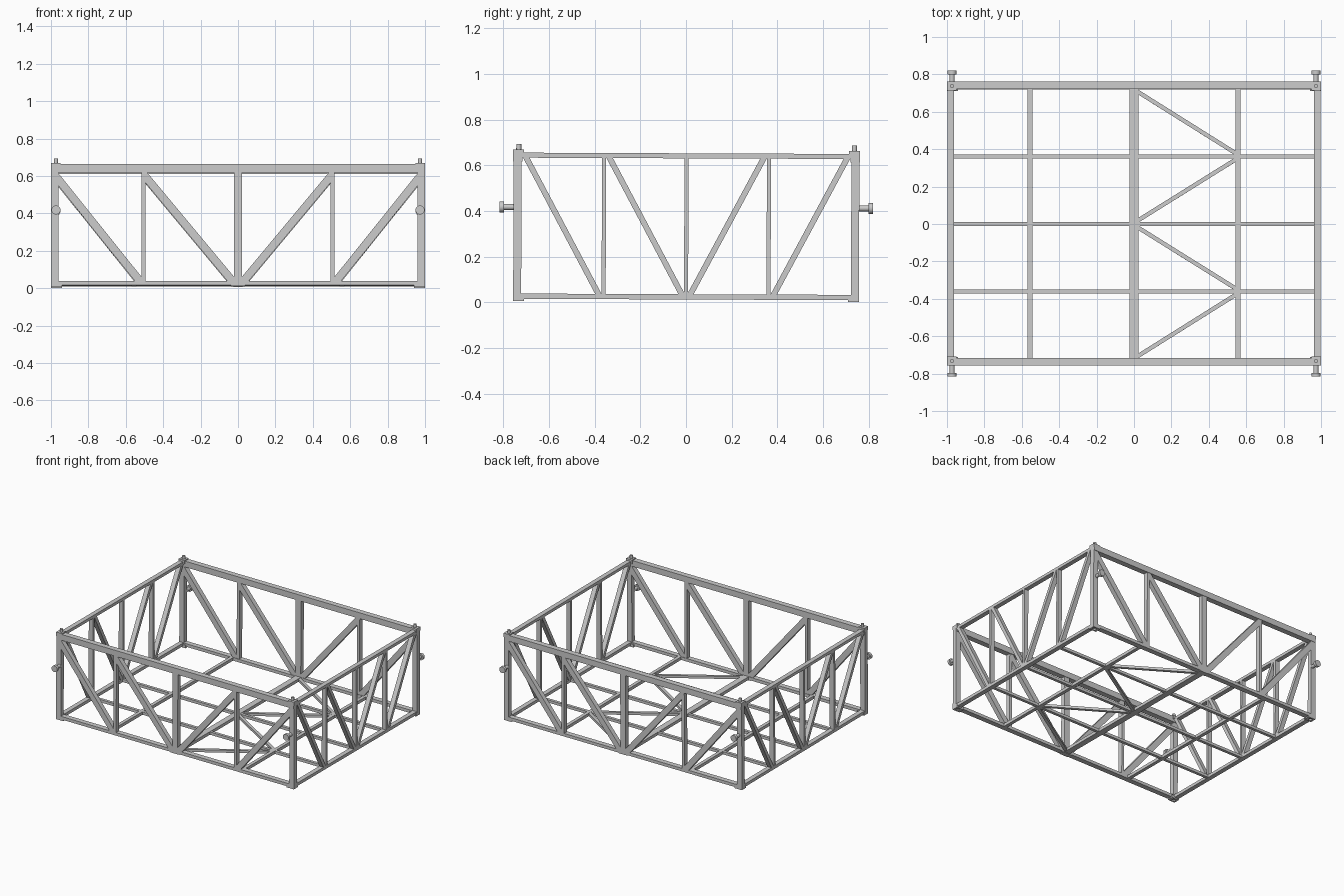
import bpy, bmesh
from mathutils import Vector, Matrix

if "Cube" in bpy.data.objects:
    bpy.data.objects.remove(bpy.data.objects["Cube"])

TILT = -0.004           # the whole frame leans very slightly backwards
ZB, ZF, ZT = 0.013, 0.036, 0.615   # floor underside, floor top, top rail underside


def finish(name, bm):
    bmesh.ops.recalc_face_normals(bm, faces=bm.faces)
    me = bpy.data.meshes.new(name)
    bm.to_mesh(me)
    bm.free()
    ob = bpy.data.objects.new(name, me)
    ob.rotation_euler.x = TILT
    bpy.context.collection.objects.link(ob)
    return ob


def box(name, x, y, z):
    """Box from two bounds on each axis (any order)."""
    bm = bmesh.new()
    bmesh.ops.create_cube(bm, size=1)
    for v in bm.verts:
        for i, b in enumerate((x, y, z)):
            v.co[i] = max(b) if v.co[i] > 0 else min(b)
    return finish(name, bm)


def rod(name, p, q, r, sides=24):
    p, q = Vector(p), Vector(q)
    bm = bmesh.new()
    m = Matrix.Translation((p + q) / 2) @ (q - p).to_track_quat('Z', 'Y').to_matrix().to_4x4()
    bmesh.ops.create_cone(bm, cap_ends=True, segments=sides, radius1=r, radius2=r,
                          depth=(q - p).length, matrix=m)
    for f in bm.faces:
        f.smooth = len(f.verts) == 4
    for e in bm.edges:
        e.smooth = all(len(f.verts) == 4 for f in e.link_faces)
    return finish(name, bm)


def brace(name, p, q, width, axis, span, lo, hi):
    """Diagonal bar in the plane across `axis`, mitred to the opening lo..hi."""
    a, b = [i for i in range(3) if i != axis]
    p, q = Vector(p), Vector(q)
    d = (q - p).normalized()
    n = Vector((-d.y, d.x)) * width / 2
    p, q = p - d * 0.1, q + d * 0.1
    bm = bmesh.new()
    rings = []
    for s in span:
        ring = []
        for c in (p - n, q - n, q + n, p + n):
            co = [0, 0, 0]
            co[a], co[b], co[axis] = c.x, c.y, s
            ring.append(bm.verts.new(co))
        rings.append(ring)
        bm.faces.new(ring)
    for i in range(4):
        j = (i + 1) % 4
        bm.faces.new((rings[0][i], rings[0][j], rings[1][j], rings[1][i]))
    # cut the ends square to the rails and posts
    for ax, l, h in ((a, lo[0], hi[0]), (b, lo[1], hi[1])):
        for pos, sign in ((min(l, h), -1), (max(l, h), 1)):
            co, no = Vector((0, 0, 0)), Vector((0, 0, 0))
            co[ax], no[ax] = pos, sign
            bmesh.ops.bisect_plane(bm, geom=bm.verts[:] + bm.edges[:] + bm.faces[:],
                                   plane_co=co, plane_no=no, clear_outer=True)
            bmesh.ops.holes_fill(bm, edges=[e for e in bm.edges if e.is_boundary])
    return finish(name, bm)


# front and back trusses
for sy, side in ((-1, "front"), (1, "back")):
    yo, yi = sy * 0.757, sy * 0.722
    box(side + "_top_rail", (-0.998, 0.998), (sy * 0.76, sy * 0.718), (ZT, 0.66))
    box(side + "_bottom_rail", (-0.998, 0.998), (sy * 0.757, sy * 0.718), (ZB, ZF))
    box(side + "_centre_post", (-0.022, 0.022), (yo, yi), (ZB, ZT))
    box(side + "_centre_gusset", (-0.037, 0.037), (yo, sy * 0.718), (0.009, ZB))
    for sx, end in ((-1, "left"), (1, "right")):
        n = side + "_" + end
        box(n + "_upright", (sx * 0.517, sx * 0.495), (yo, yi), (ZF, ZT))
        brace(n + "_outer_brace", (sx * 0.963, 0.582), (sx * 0.525, ZF), 0.042, 1,
              (yo, yi), (sx * 0.963, ZF), (sx * 0.517, ZT))
        brace(n + "_inner_brace", (sx * 0.493, 0.592), (sx * 0.03, ZF), 0.042, 1,
              (yo, yi), (sx * 0.495, ZF), (sx * 0.022, ZT))

# left and right end trusses
for sx, end in ((-1, "left"), (1, "right")):
    xo, xi = sx * 0.998, sx * 0.963
    box(end + "_end_top_rail", (xo, xi), (-0.722, 0.722), (0.631, 0.653))
    box(end + "_end_bottom_rail", (xo, xi), (-0.722, 0.722), (ZB, ZF))
    for y in (-0.361, 0, 0.361):
        box(end + "_end_upright", (xo, xi), (y - 0.009, y + 0.009), (ZF, 0.631))
    for sy in (-1, 1):
        brace(end + "_end_outer_brace", (sy * 0.702, 0.631), (sy * 0.384, ZF), 0.025, 0,
              (xo, xi), (sy * 0.722, ZF), (sy * 0.37, 0.631))
        brace(end + "_end_inner_brace", (sy * 0.337, 0.631), (sy * 0.019, ZF), 0.025, 0,
              (xo, xi), (sy * 0.352, ZF), (sy * 0.009, 0.631))

# corner posts with caps, locating pins, socketed feet and side trunnions
for sx in (-1, 1):
    for sy in (-1, 1):
        cx, cy = sx * 0.973, sy * 0.735
        box("corner_post", (sx, sx * 0.961), (sy * 0.757, sy * 0.722), (0.025, 0.662))
        box("corner_cap", (sx, sx * 0.95), (sy * 0.76, sy * 0.712), (0.638, 0.667))
        rod("locating_pin", (cx, cy, 0.66), (cx, cy, 0.69), 0.011)
        foot = box("corner_foot", (sx, sx * 0.94), (sy * 0.757, sy * 0.71), (0.004, 0.026))
        cutter = rod("socket_cutter", (cx, cy, -0.02), (cx, cy, 0.022), 0.013)
        cutter.hide_render = True
        cutter.hide_set(True)
        mod = foot.modifiers.new("socket", 'BOOLEAN')
        mod.operation, mod.object = 'DIFFERENCE', cutter
        rod("trunnion_stem", (cx, sy * 0.75, 0.415), (cx, sy * 0.802, 0.415), 0.013)
        rod("trunnion_head", (cx, sy * 0.798, 0.415), (cx, sy * 0.818, 0.415), 0.024)

# floor grid
for x, w in ((-0.557, 0.013), (0, 0.023), (0.557, 0.013)):
    box("floor_cross_beam", (x - w, x + w), (-0.72, 0.72), (ZB, ZF))
for y in (-0.361, 0, 0.361):
    box("floor_long_beam", (-0.965, 0.965), (y - 0.011, y + 0.011), (ZB + 0.001, ZF - 0.001))

# zigzag floor bracing on the right half
for y0, y1 in ((0.705, 0.378), (0.02, 0.345), (-0.02, -0.345), (-0.705, -0.378)):
    lo = 0.718 if y0 > 0.5 else -0.718 if y0 < -0.5 else 0.011 * (1 if y0 > 0 else -1)
    hi = (0.361 if y1 > 0 else -0.361)
    brace("floor_brace", (0.023, y0), (0.544, y1), 0.022, 2,
          (ZB + 0.002, ZF - 0.002), (0.023, lo), (0.55, hi))
